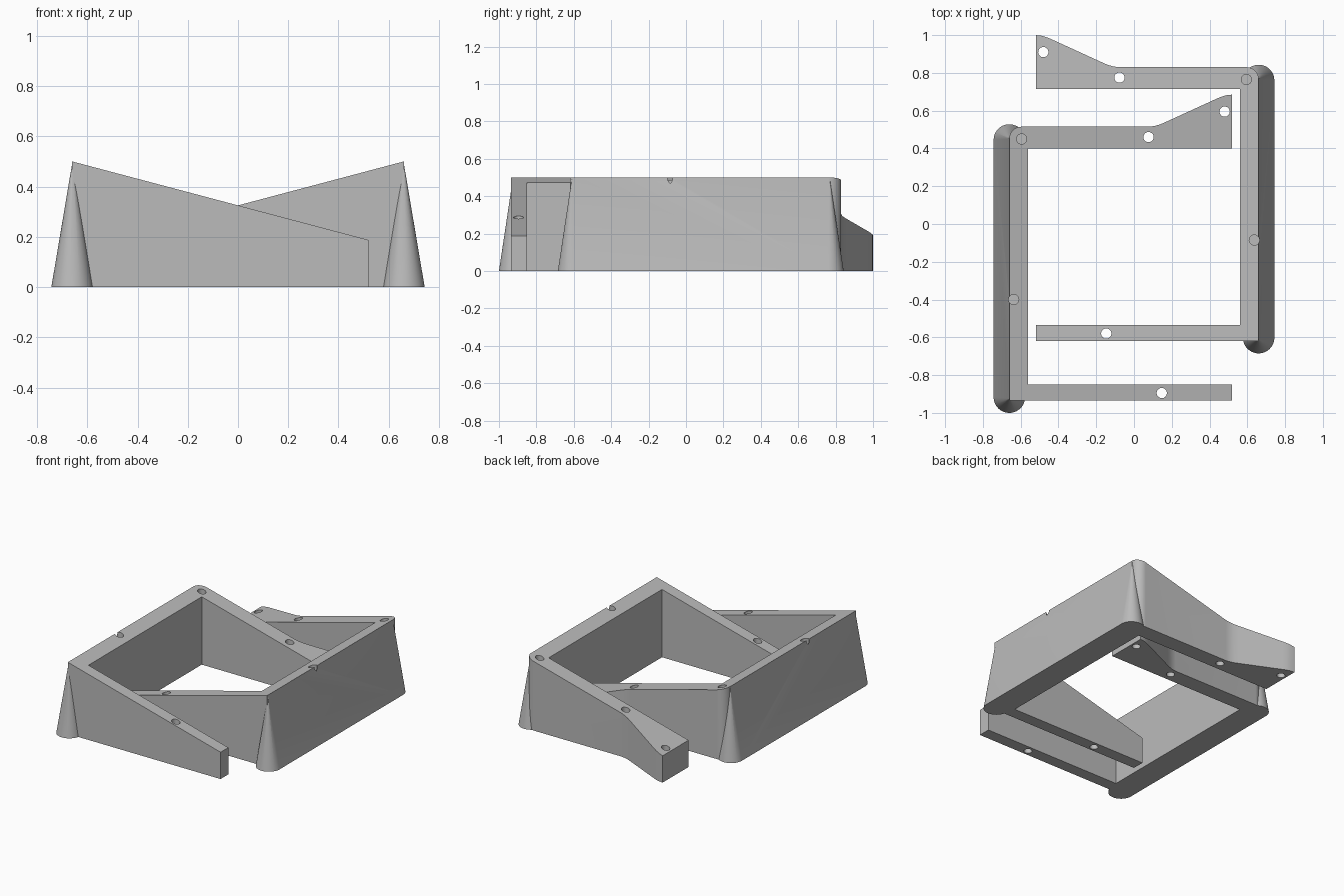
import bpy, bmesh, math
from mathutils import Vector

cube = bpy.data.objects.get("Cube")
if cube:
    bpy.data.objects.remove(cube, do_unlink=True)

grey = bpy.data.materials.new("plain_grey")
grey.use_nodes = True
colour = (0.5, 0.5, 0.5, 1)
grey.diffuse_color = colour
grey.node_tree.nodes["Principled BSDF"].inputs["Base Color"].default_value = colour

SPINE_X, TOP, SLOPE, SHIFT = -0.66, 0.5, 0.265, 0.315


def top_z(x):
    return TOP - SLOPE * (x - SPINE_X)


def arc(cx, cy, r, a0, a1, n):
    return [(cx + r * math.cos(math.radians(a0 + (a1 - a0) * i / n)),
             cy + r * math.sin(math.radians(a0 + (a1 - a0) * i / n)))
            for i in range(n + 1)]


def make_object(name, bm):
    bmesh.ops.recalc_face_normals(bm, faces=bm.faces[:])
    mesh = bpy.data.meshes.new(name)
    bm.to_mesh(mesh)
    bm.free()
    obj = bpy.data.objects.new(name, mesh)
    bpy.context.collection.objects.link(obj)
    mesh.materials.append(grey)
    return obj


def frame_body():
    # C-shaped plan with a flared rear arm, raised to a sloping top
    plan = [(SPINE_X, -0.935), (0.52, -0.935), (0.52, -0.85), (-0.56, -0.85),
            (-0.56, 0.40), (0.52, 0.40), (0.52, 0.685)]
    plan += [(0.49, 0.682), (0.46, 0.673), (0.43, 0.66)]
    plan += [(0.17, 0.541), (0.14, 0.528), (0.11, 0.519), (0.08, 0.515)]
    plan += arc(-0.597, 0.452, 0.063, 90, 180, 12)
    bm = bmesh.new()
    face = bm.faces.new([bm.verts.new((x, y, 0)) for x, y in plan])
    raised = bmesh.ops.extrude_face_region(bm, geom=[face])["geom"]
    for v in raised:
        if isinstance(v, bmesh.types.BMVert):
            v.co.z = top_z(v.co.x)
    return make_object("bracket_left", bm)


def buttress():
    # Tapered outer wall: hull of a rounded foot and the top ridge
    bm = bmesh.new()
    foot = arc(SPINE_X, 0.445, 0.083, 0, 180, 32) + arc(SPINE_X, -0.917, 0.083, 180, 360, 32)
    for x, y in foot:
        bm.verts.new((x, y, 0))
    for y in (-0.925, 0.453):
        bm.verts.new((SPINE_X + 0.001, y, TOP - 0.001))
    bmesh.ops.convex_hull(bm, input=bm.verts[:])
    return make_object("buttress", bm)


def hole(x, y, through):
    bm = bmesh.new()
    low = -0.1 if through else top_z(x) - 0.3
    bmesh.ops.create_cone(bm, cap_ends=True, segments=32, radius1=0.027,
                          radius2=0.027, depth=0.7 - low)
    bmesh.ops.translate(bm, verts=bm.verts[:], vec=Vector((x, y, (0.7 + low) / 2)))
    return make_object("hole_cutter", bm)


def apply_boolean(obj, tool, operation):
    mod = obj.modifiers.new("join_or_cut", 'BOOLEAN')
    mod.operation, mod.object, mod.solver = operation, tool, 'EXACT'
    bpy.context.view_layer.update()
    graph = bpy.context.evaluated_depsgraph_get()
    mesh = bpy.data.meshes.new_from_object(obj.evaluated_get(graph))
    obj.modifiers.clear()
    obj.data = mesh
    bpy.data.objects.remove(tool, do_unlink=True)


bracket = frame_body()
apply_boolean(bracket, buttress(), 'UNION')

# Screw holes: three through the arms, two blind in the spine
for x, y, through in [(0.147, -0.895, True), (0.077, 0.46, True), (0.48, 0.595, True),
                      (-0.595, 0.45, False), (-0.637, -0.40, False)]:
    apply_boolean(bracket, hole(x, y, through), 'DIFFERENCE')

# Mirrored partner, set further back
bm = bmesh.new()
bm.from_mesh(bracket.data)
for v in bm.verts:
    v.co.x *= -1
    v.co.y += SHIFT
partner = make_object("bracket_right", bm)
partner.data.materials.clear()
partner.data.materials.append(grey)

for obj in (bracket, partner):
    bpy.ops.object.select_all(action='DESELECT')
    obj.select_set(True)
    bpy.context.view_layer.objects.active = obj
    bpy.ops.object.shade_smooth_by_angle(angle=math.radians(25))
